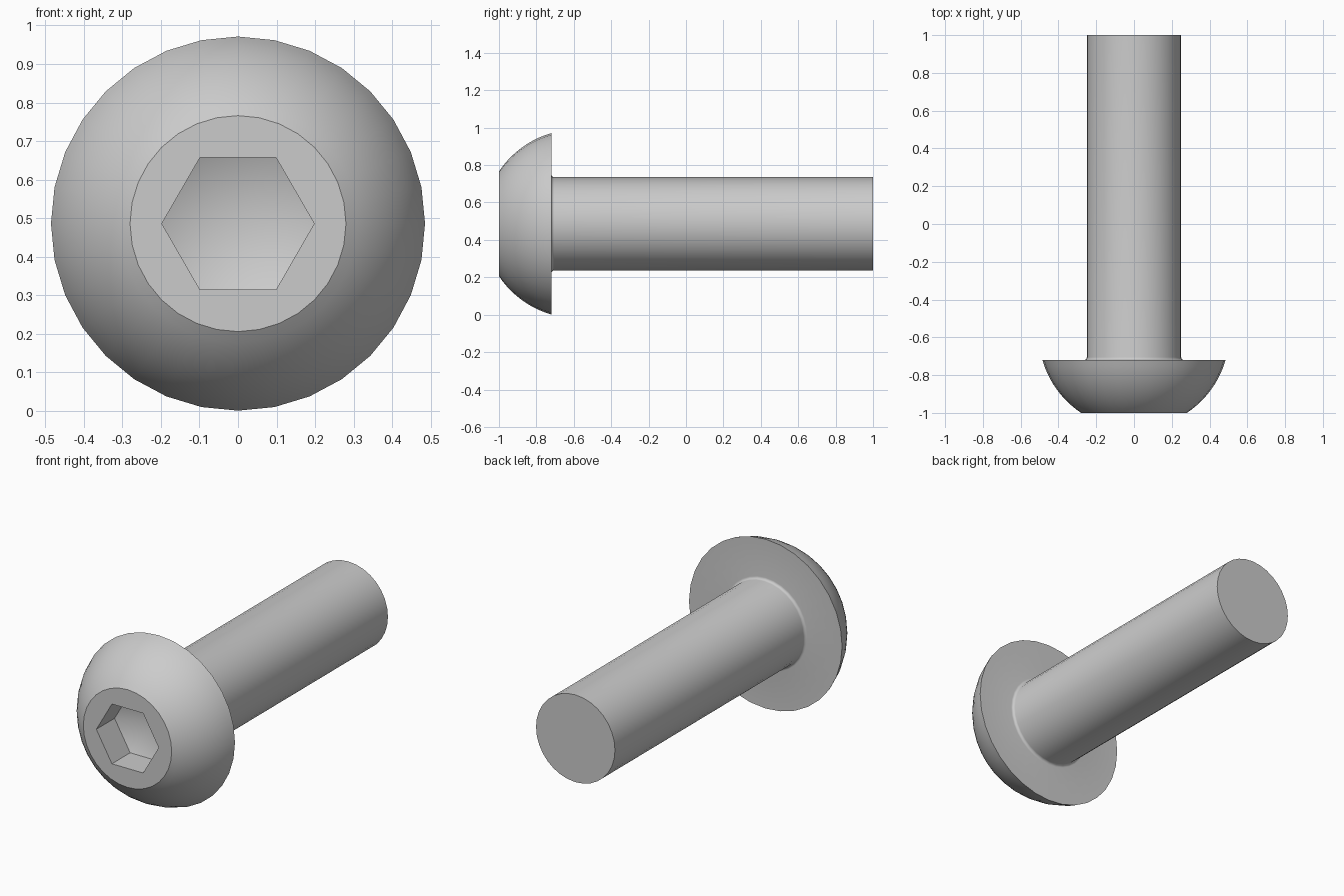
import bpy
import bmesh
from math import sin, cos, pi, sqrt, atan2

cube = bpy.data.objects.get("Cube")
if cube:
    bpy.data.objects.remove(cube, do_unlink=True)

# Main dimensions; the axis runs along y
AXIS_Z = 0.486
SIDES = 32
FRONT, SHOULDER, END = -1.0, -0.72, 1.0
FLAT_R, HEAD_R, SHANK_R = 0.28, 0.485, 0.25
FILLET = 0.015
HEX_R, HEX_DEPTH, TIP_DEPTH = 0.1975, 0.165, 0.255

steel = bpy.data.materials.new("steel_grey")
steel.use_nodes = True
colour = (0.6, 0.6, 0.6, 1)
steel.diffuse_color = colour
steel.node_tree.nodes["Principled BSDF"].inputs["Base Color"].default_value = colour

bm = bmesh.new()


def ring(radius, y, count, start=0.0):
    """Closed loop of vertices around the bolt axis."""
    angles = [start + 2 * pi * i / count for i in range(count)]
    return [bm.verts.new((radius * cos(a), y, AXIS_Z + radius * sin(a))) for a in angles]


def skin(a, b):
    """Quads between two rings of equal count."""
    n = len(a)
    for i in range(n):
        j = (i + 1) % n
        bm.faces.new((a[i], a[j], b[j], b[i]))


def loop_edges(loop):
    edges = []
    for a, b in zip(loop, loop[1:] + loop[:1]):
        edges.append(bm.edges.get((a, b)) or bm.edges.new((a, b)))
    return edges


# Domed head: a spherical arc centred on the axis
height = SHOULDER - FRONT
offset = (HEAD_R**2 + height**2 - FLAT_R**2) / (2 * height)
dome_r = sqrt(FLAT_R**2 + offset**2)
a0 = atan2(FLAT_R, offset)
a1 = atan2(HEAD_R, offset - height)
profile = []
for i in range(11):
    a = a0 + (a1 - a0) * i / 10
    profile.append((dome_r * sin(a), FRONT + offset - dome_r * cos(a)))

# Small fillet under the head, then the plain shank
for i in range(6):
    a = pi / 2 * i / 5
    profile.append((SHANK_R + FILLET * (1 - sin(a)), SHOULDER + FILLET * (1 - cos(a))))
profile.append((SHANK_R, END))

rings = [ring(r, y, SIDES) for r, y in profile]
for a, b in zip(rings, rings[1:]):
    skin(a, b)
bm.faces.new(rings[-1])

# Hexagonal socket with a shallow pointed floor
mouth = ring(HEX_R, FRONT, 6)
floor = ring(HEX_R, FRONT + HEX_DEPTH, 6)
skin(mouth, floor)
tip = bm.verts.new((0, FRONT + TIP_DEPTH, AXIS_Z))
for a, b in zip(floor, floor[1:] + floor[:1]):
    bm.faces.new((a, b, tip))

# Flat front face between the dome and the socket
bmesh.ops.triangle_fill(bm, use_beauty=True, use_dissolve=False, normal=(0, -1, 0),
                        edges=loop_edges(rings[0]) + loop_edges(mouth))
bmesh.ops.recalc_face_normals(bm, faces=bm.faces[:])

mesh = bpy.data.meshes.new("button_head_bolt")
bm.to_mesh(mesh)
bm.free()
mesh.materials.append(steel)
bolt = bpy.data.objects.new("button_head_bolt", mesh)
bpy.context.collection.objects.link(bolt)

# Smooth rounds, crisp edges
bpy.ops.object.select_all(action="DESELECT")
bolt.select_set(True)
bpy.context.view_layer.objects.active = bolt
bpy.ops.object.shade_smooth_by_angle(angle=pi / 6)
